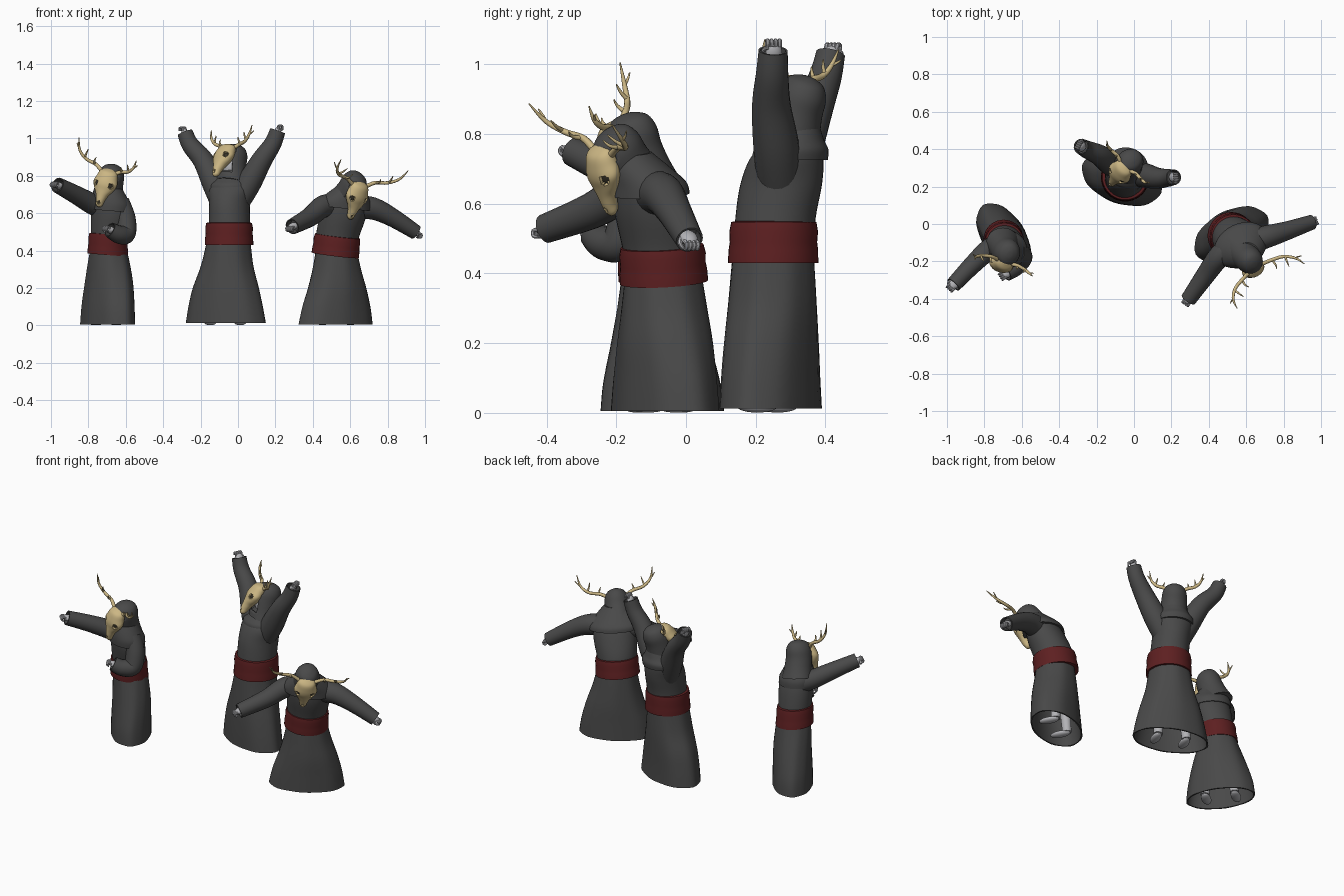
import bpy, bmesh, math
from mathutils import Vector, Matrix

if "Cube" in bpy.data.objects:
    bpy.data.objects.remove(bpy.data.objects["Cube"])


def material(name, rgb):
    m = bpy.data.materials.new(name)
    m.diffuse_color = (*rgb, 1)
    m.use_nodes = True
    m.node_tree.nodes["Principled BSDF"].inputs["Base Color"].default_value = m.diffuse_color
    return m


ROBE = material("charcoal_cloth", (0.066, 0.066, 0.066))
SASH = material("dark_red_cloth", (0.11, 0.014, 0.015))
BONE = material("bone", (0.60, 0.47, 0.23))
SKIN = material("pale_grey_skin", (0.45, 0.45, 0.47))
DARK = material("dark_hollow", (0.035, 0.03, 0.02))


def smooth(pts, n):
    """Catmull-Rom through tuples of any length."""
    out = []
    for i in range(len(pts) - 1):
        p0, p1, p2, p3 = pts[max(i - 1, 0)], pts[i], pts[i + 1], pts[min(i + 2, len(pts) - 1)]
        for k in range(n):
            t = k / n
            out.append(tuple(0.5 * (2 * b + (c - a) * t + (2 * a - 5 * b + 4 * c - d) * t * t
                                    + (3 * b - a - 3 * c + d) * t ** 3)
                             for a, b, c, d in zip(p0, p1, p2, p3)))
    return out + [tuple(pts[-1])]


def skin(name, rings, mats, M=None, edit=None, caps=True, angle=40):
    """Join closed rings of points into one surface."""
    bm = bmesh.new()
    vs = [[bm.verts.new(p) for p in r] for r in rings]
    n = len(vs[0])
    for a, b in zip(vs, vs[1:]):
        for j in range(n):
            bm.faces.new((a[j], a[(j + 1) % n], b[(j + 1) % n], b[j]))
    if caps:
        bm.faces.new(vs[0][::-1])
        bm.faces.new(vs[-1])
    bmesh.ops.recalc_face_normals(bm, faces=bm.faces)
    if edit:
        edit(bm)
    me = bpy.data.meshes.new(name)
    bm.to_mesh(me)
    bm.free()
    for m in mats:
        me.materials.append(m)
    for p in me.polygons:
        p.use_smooth = True
    me.set_sharp_from_angle(angle=math.radians(angle))
    if M:
        me.transform(M)
    ob = bpy.data.objects.new(name, me)
    bpy.context.collection.objects.link(ob)
    return ob


def ellipse(x, y, z, a, b, yaw=0.0, tilt=(0, 0), fold=0.0, n=40):
    pts, c, s = [], math.cos(math.radians(yaw)), math.sin(math.radians(yaw))
    for i in range(n):
        t = 2 * math.pi * i / n
        f = 1 + fold * math.cos(8 * t)
        u, v = a * f * math.cos(t), b * f * math.sin(t)
        dx, dy = u * c - v * s, u * s + v * c
        pts.append((x + dx, y + dy, z + tilt[0] * dx + tilt[1] * dy))
    return pts


def tube(name, pts, mat, n=20, sub=6, M=None, sleeve=False):
    """Round tube through (x, y, z, radius); a sleeve gets a hollow end."""
    path = smooth(pts, sub)
    P = [Vector(p[:3]) for p in path]
    T = [(P[min(i + 1, len(P) - 1)] - P[max(i - 1, 0)]).normalized() for i in range(len(P))]
    side = T[0].orthogonal().normalized()
    rings = []

    def ring(p, t, r):
        w = t.cross(side)
        return [p + r * (math.cos(2 * math.pi * k / n) * side + math.sin(2 * math.pi * k / n) * w)
                for k in range(n)]
    for i, (p, t) in enumerate(zip(P, T)):
        if i:
            side = (T[i - 1].rotation_difference(t) @ side).normalized()
        rings.append(ring(p, t, path[i][3]))
    if sleeve:
        r = path[-1][3]
        rings += [ring(P[-1], T[-1], r * 0.86), ring(P[-1] - T[-1] * 0.04, T[-1], r * 0.8)]
    return skin(name, rings, [mat], M)


def ball(name, c, r, mat, M=None, n=20):
    k = 12
    rings = [ellipse(c[0], c[1], c[2] - r[2] * math.cos(math.pi * (i + .15) / (k + .3)),
                     r[0] * math.sin(math.pi * (i + .15) / (k + .3)),
                     r[1] * math.sin(math.pi * (i + .15) / (k + .3)), n=n) for i in range(k + 1)]
    return skin(name, rings, [mat], M)


def hand(name, wrist, end):
    """Palm with four curled fingers and a thumb, pointing out of the sleeve."""
    e = Vector(end[:3])
    d = (e - Vector(wrist[:3])).normalized()
    M = Matrix.Translation(e) @ d.to_track_quat('Z', 'Y').to_matrix().to_4x4() @ Matrix.Scale(1.15, 4)
    ball(name + "_palm", (0, 0, -0.008), (0.023, 0.016, 0.03), SKIN, M)
    for i in range(4):
        x = -0.0155 + i * 0.0103
        tube(name + "_finger", [(x, 0, 0.008, .0055), (x, 0.003, 0.024, .0055),
                                (x, -0.010, 0.028, .005), (x, -0.016, 0.016, .004)], SKIN, 8, 3, M)
    tube(name + "_thumb", [(-.018, 0, -.012, .006), (-.025, -.008, .004, .006),
                           (-.016, -.018, .014, .004)], SKIN, 8, 3, M)


def open_hood(bm):
    gone = [f for f in bm.faces if (lambda c: c.y < -.02 and abs(c.x) < .053
                                    and -.1 < c.z < .045)(f.calc_center_median())]
    bmesh.ops.delete(bm, geom=gone, context='FACES')


def hollow_sockets(bm):
    for cx, cz, rx, rz in ((.043, -.012, .014, .014), (-.043, -.012, .014, .014), (0, -.112, .008, .011)):
        fs = [f for f in bm.faces if (lambda c: c.y < -.085 and len(f.verts) == 4 and
              ((c.x - cx) / rx) ** 2 + ((c.z - cz) / rz) ** 2 < 1)(f.calc_center_median())]
        if fs:
            bmesh.ops.inset_region(bm, faces=fs, thickness=0.002, depth=-0.009)
            for f in fs:
                f.material_index = 1


def head(name, loc, yaw, pitch, roll, spans, ahead):
    r = math.radians
    M = (Matrix.Translation(loc) @ Matrix.Rotation(r(yaw), 4, 'Z')
         @ Matrix.Rotation(r(pitch), 4, 'X') @ Matrix.Rotation(r(roll), 4, 'Y'))
    # hood
    prof = [(-.13, .092, .085, .02), (-.08, .08, .08, .01), (-.02, .073, .077, 0), (.03, .068, .074, 0),
            (.065, .05, .056, .002), (.08, .022, .026, .004), (.083, .003, .004, .004)]
    hood = skin(name + "_hood", [ellipse(0, y, z, a, b) for z, a, b, y in smooth(prof, 4)], [ROBE], M, open_hood)
    mod = hood.modifiers.new("thickness", 'SOLIDIFY')
    mod.thickness = 0.006
    ball(name + "_face", (0, -.005, -.02), (.052, .055, .085), SKIN, M)
    # skull mask
    prof = [(.066, -.045, .014, .01), (.052, -.055, .045, .033), (.02, -.065, .058, .042),
            (-.01, -.075, .066, .042), (-.04, -.08, .055, .039), (-.07, -.09, .035, .032),
            (-.1, -.1, .024, .025), (-.125, -.105, .019, .018), (-.136, -.107, .009, .009)]
    skin(name + "_skull", [ellipse(0, y, z, a, b, n=48) for z, y, a, b in smooth(prof, 5)],
         [BONE, DARK], M, hollow_sockets, angle=50)
    # antlers: one beam and three tines on each side
    lines = [[(.1, .0, -.1, .011), (.38, .06, .06, .010), (.7, .02, .15, .009), (.92, -.04, .36, .007), (1, -.06, .68, .002)],
             [(.42, .05, .07, .007), (.42, -.04, .17, .005), (.38, -.06, .28, .002)],
             [(.74, .02, .17, .006), (.7, -.04, .30, .005), (.66, -.07, .44, .002)],
             [(.92, -.04, .36, .005), (.99, .0, .42, .004), (1.06, .03, .5, .002)]]
    for side, s in zip((-1, 1), spans):
        for ln in lines:
            tube(name + "_antler", [(side * (.012 + x * (s - .012)), -.05 + s * y - ahead * max(z, 0), .055 + s * z, q)
                                    for x, y, z, q in ln], BONE, 10, 5, M)


def figure(name, skirt, sash, chest, cape, arms, feet_yaw, tilt, head_args):
    # skirt, hollow underneath
    outer = smooth(skirt, 6)
    inner = [ellipse(q[0], q[1], q[2], q[3] - .008, q[4] - .008, q[5]) for q in outer[:-4:3]][::-1]
    skin(name + "_skirt", inner + [ellipse(*q, fold=.012) for q in outer], [ROBE])
    # torso
    skin(name + "_torso", [ellipse(*q, tilt) for q in smooth(chest, 5)], [ROBE])
    # sash
    x, y, z0, z1, r, dx, dy = sash
    prof = [(0, .9), (0, 1.03), (.3, 1.02), (.5, .995), (.75, 1.01), (.98, .97), (1, .88)]
    skin(name + "_sash", [ellipse(x + dx * t, y + dy * t, z0 + (z1 - z0) * t, r * k, r * k, 0, tilt)
                          for t, k in prof], [SASH])
    # shoulder cape
    skin(name + "_cape", [ellipse(*q, tilt) for q in smooth(cape, 5)], [ROBE])
    # sleeves and hands
    for arm in arms:
        tube(name + "_sleeve", arm, ROBE, sleeve=True)
        hand(name + "_hand", arm[-2], arm[-1])
    # legs and feet
    x, y = skirt[0][:2]
    M = Matrix.Translation((x, y, 0)) @ Matrix.Rotation(math.radians(feet_yaw), 4, 'Z')
    for sx in (-.085, .085):
        tube(name + "_leg", [(sx, .03, .02, .026), (sx * .85, .02, .18, .032), (sx * .6, 0, .33, .036)], SKIN, 14, 4, M)
        ball(name + "_foot", (sx, -.01, .017), (.028, .06, .016), SKIN, M)
    head(name, *head_args)


# left figure: one arm thrust out, one folded across the belly
figure("left_figure",
       [(-.697, -.068, .006, .2, .115, -57), (-.695, -.07, .1, .187, .113, -56),
        (-.69, -.075, .24, .148, .108, -50), (-.692, -.085, .40, .098, .098, -40)],
       (-.697, -.085, .376, .488, .105, .004, -.012),
       [(-.692, -.09, .40, .092, .092, -22), (-.688, -.105, .5, .1, .094, -22), (-.68, -.125, .6, .106, .092, -22),
        (-.685, -.14, .68, .088, .075, -22), (-.69, -.145, .72, .05, .05, -22)],
       [(-.682, -.13, .612, .112, .1, -22), (-.682, -.133, .65, .112, .098, -22),
        (-.686, -.14, .69, .095, .085, -22), (-.688, -.145, .74, .066, .066, -22)],
       [[(-.71, -.10, .62, .06), (-.78, -.14, .65, .056), (-.87, -.225, .70, .049), (-.965, -.325, .75, .042)],
        [(-.635, -.15, .66, .055), (-.602, -.165, .57, .055), (-.60, -.19, .49, .052), (-.64, -.235, .487, .048), (-.685, -.265, .512, .042)]],
       -50, (-.08, 0), ((-.682, -.15, .78), -20, 8, 15, (.2, .14), 0))

# middle figure: both arms raised
figure("middle_figure",
       [(-.065, .243, .012, .222, .134, -20), (-.066, .243, .1, .206, .132, -20), (-.065, .245, .2, .182, .13, -20),
        (-.058, .248, .32, .143, .126, -20), (-.05, .25, .45, .118, .118, -20)],
       (-.0475, .25, .43, .55, .126, 0, .002),
       [(-.048, .25, .45, .115, .115, -20), (-.046, .257, .56, .109, .116, -20), (-.045, .274, .66, .108, .118, -20),
        (-.04, .292, .74, .114, .1, -20), (-.033, .31, .79, .06, .06, -20)],
       [(-.04, .298, .725, .115, .108, -20), (-.038, .302, .755, .115, .106, -20),
        (-.033, .31, .785, .09, .085, -20), (-.028, .32, .83, .062, .062, -20)],
       [[(-.025, .272, .62, .062), (.055, .26, .755, .066), (.125, .245, .88, .056), (.185, .247, .97, .047), (.212, .25, 1.04, .042)],
        [(-.07, .29, .62, .062), (-.125, .325, .755, .066), (-.185, .368, .88, .056), (-.255, .4, .965, .047), (-.283, .415, 1.03, .042)]],
       -20, (0, 0), ((-.025, .325, .888), -46, -20, -5, (.15, .155), 0))

# right figure: bowed forward, arms spread
figure("right_figure",
       [(.522, -.06, .006, .215, .132, 28), (.526, -.06, .1, .196, .13, 28), (.53, -.06, .2, .165, .128, 28),
        (.528, -.062, .3, .134, .12, 28), (.526, -.065, .41, .11, .108, 28)],
       (.52, -.063, .375, .48, .123, .012, -.006),
       [(.524, -.065, .4, .105, .105, 28), (.532, -.072, .48, .114, .11, 28), (.56, -.095, .58, .124, .106, 28),
        (.58, -.115, .66, .118, .09, 28), (.60, -.15, .72, .06, .06, 28)],
       [(.572, -.112, .63, .152, .113, 28), (.575, -.118, .66, .146, .11, 28),
        (.59, -.14, .70, .11, .092, 28), (.605, -.165, .745, .066, .066, 28)],
       [[(.53, -.12, .64, .066), (.455, -.175, .635, .06), (.385, -.27, .58, .052), (.29, -.405, .528, .042)],
        [(.63, -.09, .63, .066), (.72, -.065, .625, .06), (.82, -.035, .58, .05), (.952, .01, .497, .04)]],
       28, (-.12, .05), ((.612, -.188, .742), 28, 35, 10, (.215, .22), .03))
